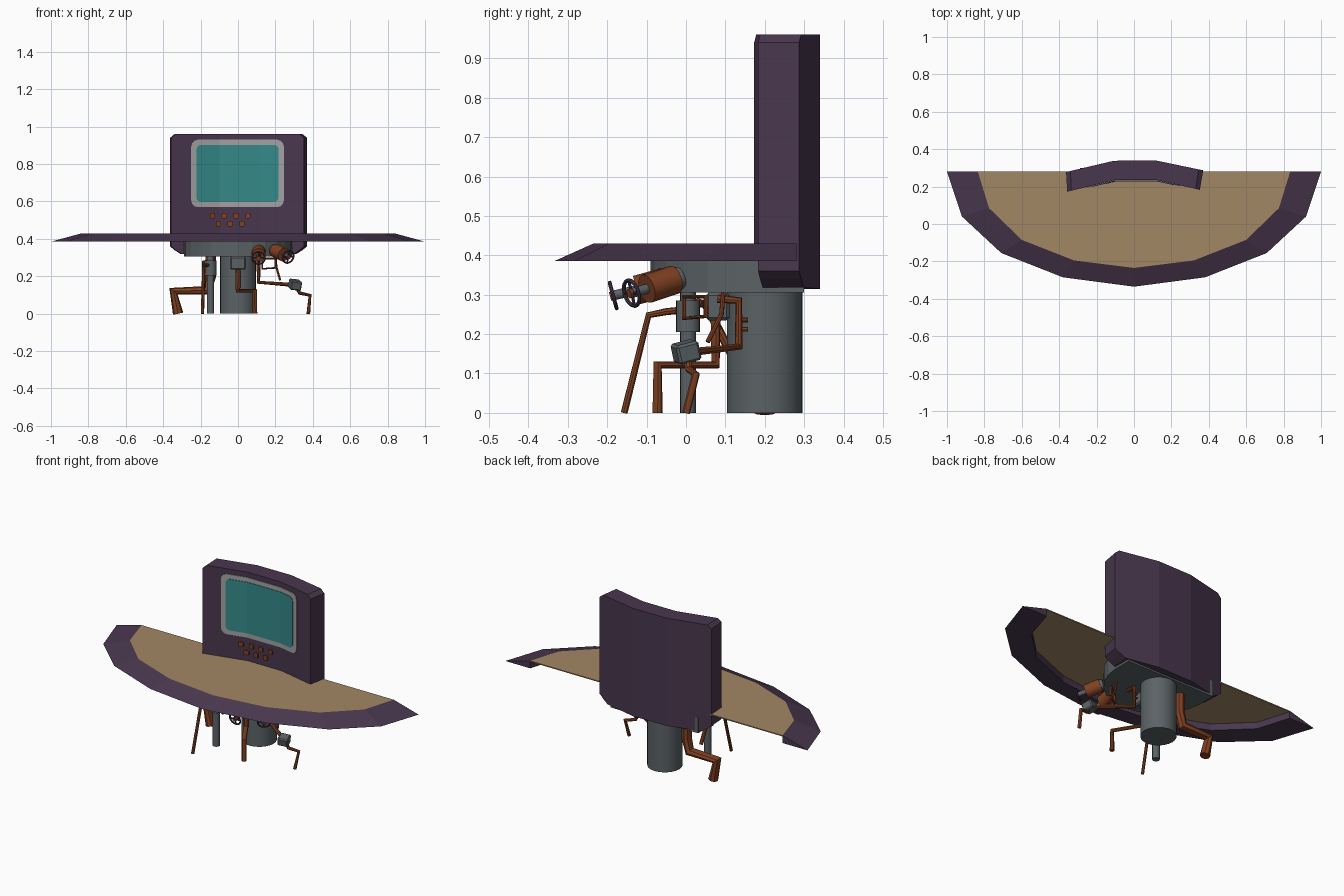
import bpy, bmesh, math
from mathutils import Vector

if "Cube" in bpy.data.objects:
    bpy.data.objects.remove(bpy.data.objects["Cube"])


def mat(name, c):
    m = bpy.data.materials.new(name)
    m.diffuse_color = (*c, 1)
    m.use_nodes = True
    m.node_tree.nodes["Principled BSDF"].inputs["Base Color"].default_value = m.diffuse_color
    return m


PURPLE = mat("purple_casing", (.066, .038, .076))
TAN = mat("tan_desktop", (.36, .245, .13))
GREY = mat("steel_grey", (.105, .122, .13))
PALE = mat("pale_grey_frame", (.36, .36, .37))
TEAL = mat("teal_screen", (.035, .25, .25))
COPPER = mat("copper", (.22, .052, .016))


def finish(name, bm, m, smooth=False):
    bmesh.ops.recalc_face_normals(bm, faces=bm.faces[:])
    me = bpy.data.meshes.new(name)
    bm.to_mesh(me)
    bm.free()
    me.materials.append(m)
    ob = bpy.data.objects.new(name, me)
    bpy.context.collection.objects.link(ob)
    if smooth:
        bpy.ops.object.select_all(action='DESELECT')
        ob.select_set(True)
        bpy.context.view_layer.objects.active = ob
        bpy.ops.object.shade_smooth_by_angle(angle=math.radians(40))
    return ob


def loft(name, sections, m, closed=False):
    """Skin a row of equal-length rings; cap both ends unless closed."""
    bm = bmesh.new()
    rings = [[bm.verts.new(p) for p in s] for s in sections]
    n = len(rings[0])
    pairs = list(zip(rings, rings[1:])) + ([(rings[-1], rings[0])] if closed else [])
    for a, b in pairs:
        for i in range(n):
            j = (i + 1) % n
            bm.faces.new((a[i], a[j], b[j], b[i]))
    if not closed:
        bm.faces.new(rings[0])
        bm.faces.new(rings[-1])
    return finish(name, bm, m)


def prism(name, pts, z0, z1, m):
    return loft(name, [[(x, y, z) for x, y in pts] for z in (z0, z1)], m)


def rod(name, a, b, r, m, sides=16):
    a, b = Vector(a), Vector(b)
    q = Vector((0, 0, 1)).rotation_difference(b - a)
    ring = [q @ Vector((r * math.cos(t), r * math.sin(t), 0))
            for t in (2 * math.pi * i / sides for i in range(sides))]
    ob = loft(name, [[a + v for v in ring], [b + v for v in ring]], m)
    bpy.ops.object.select_all(action='DESELECT')
    ob.select_set(True)
    bpy.context.view_layer.objects.active = ob
    bpy.ops.object.shade_smooth_by_angle(angle=math.radians(40))
    return ob


def pipe(name, pts, r, m=COPPER, cyclic=False):
    cu = bpy.data.curves.new(name, 'CURVE')
    cu.dimensions = '3D'
    cu.bevel_depth = r
    cu.bevel_resolution = 2
    cu.use_fill_caps = True
    sp = cu.splines.new('POLY')
    sp.points.add(len(pts) - 1)
    for p, co in zip(sp.points, pts):
        p.co = (*co, 1)
    sp.use_cyclic_u = cyclic
    cu.materials.append(m)
    ob = bpy.data.objects.new(name, cu)
    bpy.context.collection.objects.link(ob)
    bpy.ops.object.select_all(action='DESELECT')
    ob.select_set(True)
    bpy.context.view_layer.objects.active = ob
    bpy.ops.object.convert(target='MESH')
    bpy.ops.object.shade_smooth_by_angle(angle=math.radians(40))
    return ob


def box(name, c, size, m, rot=(0, 0, 0)):
    bm = bmesh.new()
    bmesh.ops.create_cube(bm, size=1)
    bmesh.ops.scale(bm, vec=size, verts=bm.verts)
    bmesh.ops.bevel(bm, geom=bm.edges[:], offset=min(size) * .12, segments=1, affect='EDGES')
    ob = finish(name, bm, m)
    ob.location, ob.rotation_euler = c, rot
    return ob


# Desk: faceted arc, thin top and wedge rim
def mirror(half):
    return half + [(-x, y) for x, y in half[-2::-1]]


outer = mirror([(-1, .28), (-.92, .04), (-.71, -.155), (-.38, -.285), (0, -.335)])
inner = mirror([(-.835, .28), (-.775, .085), (-.6, -.085), (-.32, -.195), (0, -.235)])
prism("desk_top", inner, .424, .43, TAN)
loft("desk_rim", [[(*o, .385), (*i, .43), (*i, .385)] for o, i in zip(outer, inner)], PURPLE)

# Monitor: bent slab with clipped corners
FRONT = [(-.357, .173), (-.1, .235), (.12, .235), (.352, .183)]
BACK = [(-.363, .278), (-.108, .338), (.115, .34), (.37, .287)]


def on_line(line, x):
    for (x0, y0), (x1, y1) in zip(line, line[1:]):
        if x <= x1 or x1 == line[-1][0]:
            return y0 + (y1 - y0) * (x - x0) / (x1 - x0)


secs = []
for (fx, bx, z0, z1) in [(-.357, -.363, .36, .94), (-.335, -.34, .34, .96), (-.3, -.305, .318, .96),
                         (-.1, -.108, .315, .96), (.12, .115, .315, .96),
                         (.3, .31, .318, .96), (.33, .345, .34, .96), (.352, .37, .36, .94)]:
    f, b = (fx, on_line(FRONT, fx)), (bx, on_line(BACK, bx))
    secs.append([(*f, z0), (*b, z0), (*b, z1), (*f, z1)])
loft("monitor_case", secs, PURPLE)


# Screen frame, screen and buttons: thin plates draped on the bent front
def plate(name, x0, x1, z0, z1, r, lift, m):
    bm = bmesh.new()
    pts = []
    for cx, cz, a0 in [(x1 - r, z1 - r, 0), (x0 + r, z1 - r, 90), (x0 + r, z0 + r, 180), (x1 - r, z0 + r, 270)]:
        for k in range(4):
            a = math.radians(a0 + 30 * k)
            pts.append((cx + r * math.cos(a), cz + r * math.sin(a)))
    bm.faces.new([bm.verts.new((x, 0, z)) for x, z in pts])
    for x in (-.1, .12):
        bmesh.ops.bisect_plane(bm, geom=bm.verts[:] + bm.edges[:] + bm.faces[:],
                               plane_co=(x, 0, 0), plane_no=(1, 0, 0))
    ext = bmesh.ops.extrude_face_region(bm, geom=bm.faces[:])
    front = {v for v in ext["geom"] if isinstance(v, bmesh.types.BMVert)}
    for v in bm.verts:
        v.co.y = on_line(FRONT, v.co.x) + (-lift if v in front else .001)
    finish(name, bm, m)


plate("screen_frame", -.25, .245, .57, .93, .035, .004, PALE)
plate("screen", -.222, .217, .597, .903, .025, .007, TEAL)
for z, xs in [(.524, (-.136, -.073, -.011, .054)), (.481, (-.104, -.042, .021))]:
    for x in xs:
        plate("button", x - .014, x + .014, z - .014, z + .014, .005, .009, COPPER)

# Half-round housing and support column
half_round = [(-.29, .3)] + [(-.29 * math.cos(a), .2 - .29 * math.sin(a))
                             for a in (math.pi * i / 12 for i in range(13))] + [(.29, .3)]
prism("under_housing", half_round, .305, .4, GREY)
rod("support_column", (0, .2, 0), (0, .2, .31), .096, GREY, 24)

# Thin post with collar
rod("thin_post", (-.147, .005, 0), (-.147, .005, .31), .02, GREY)
rod("post_collar", (-.147, .005, .205), (-.147, .005, .285), .031, GREY)

# Copper pipes
pipe("fat_pipe", [(-.145, .2, .33), (-.145, .2, .2), (-.165, .2, .125), (-.345, .2, .12), (-.32, .2, 0)], .028)
pipe("leaning_pipe", [(-.147, 0, .262), (-.18, -.05, .257), (-.183, -.095, .248), (-.19, -.157, 0)], .009)
pipe("left_riser", [(-.147, .03, .28), (-.183, .05, .275), (-.183, .12, .14)], .011)
pipe("centre_pipe", [(0, .075, .27), (0, .075, .122), (.09, -.072, .122), (.09, -.072, 0)], .013)
pipe("right_pipe", [(.11, .08, .29), (.11, .134, .285), (.11, .134, .168), (.28, .02, .155)], .011)
pipe("right_foot_pipe", [(.305, 0, .155), (.33, .008, .11), (.385, .025, .098), (.376, 0, 0)], .01)
pipe("hose", [(.2, .095, .31), (.205, .09, .25), (.225, .055, .18)], .006)
pipe("small_loop", [(.13, -.005, .24), (.13, -.005, .295), (.2, .05, .295), (.2, .05, .245)], .006, cyclic=True)
for z in (.212, .236):
    rod("pipe_stub", (.11, .13, z), (.11, .158, z), .006, COPPER, 8)
box("centre_junction", (0, .08, .27), (.085, .06, .07), GREY)
box("right_junction", (.305, 0, .155), (.06, .06, .05), GREY, (.25, .1, .3))


# Valves: copper barrel, grey stem, purple hand wheel
def valve(a, b, wheel):
    a, b, w = Vector(a), Vector(b), Vector(wheel)
    d = (b - a).normalized()
    rod("valve_barrel", a, b, .037, COPPER)
    rod("valve_cap", a - d * .015, a + d * .012, .03, GREY)
    rod("valve_stem", b, w, .013, GREY, 10)
    rod("wheel_hub", w - d * .008, w + d * .008, .012, COPPER, 10)
    u = d.cross(Vector((0, 0, 1))).normalized()
    v = d.cross(u)
    ring = [w + (u * math.cos(t) + v * math.sin(t)) * .034 for t in (math.pi * i / 8 for i in range(16))]
    pipe("hand_wheel", ring, .005, PURPLE, True)
    for k in range(0, 8, 4):
        pipe("wheel_spoke", [ring[k], ring[k + 8]], .004, PURPLE)


valve((.11, -.03, .338), (.11, -.125, .312), (.11, -.185, .298))
valve((.2, -.03, .338), (.245, -.1, .315), (.268, -.138, .304))
